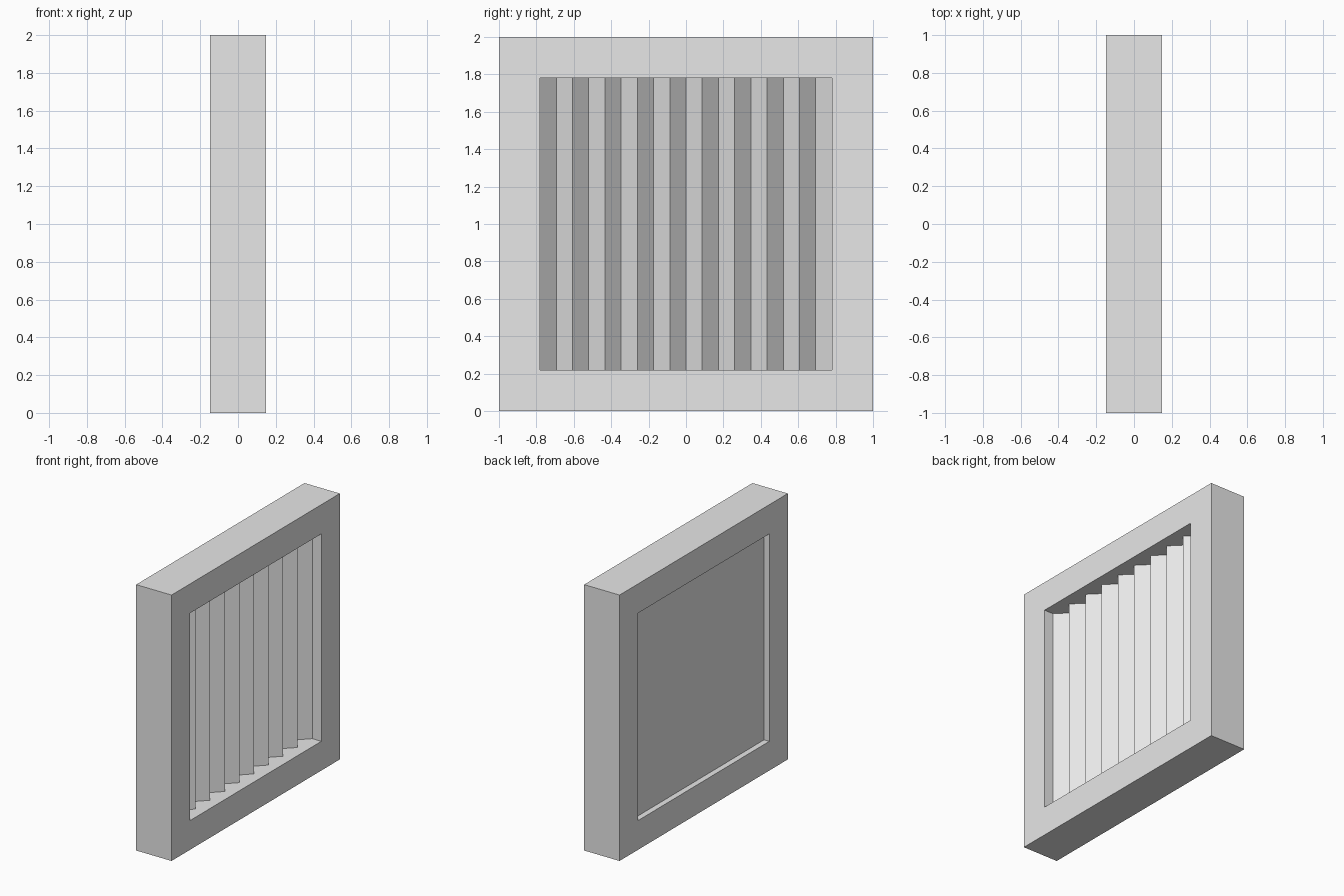
import bpy
import bmesh

cube = bpy.data.objects.get("Cube")
if cube:
    bpy.data.objects.remove(cube, do_unlink=True)

DEPTH = 0.147     # half thickness of the frame
OPENING = 0.78    # half size of the square opening
RIDGES = 9
PEAK, VALLEY, BACK = 0.072, -0.014, -0.104

grey = bpy.data.materials.new("light grey")
grey.use_nodes = True
grey.diffuse_color = (0.8, 0.8, 0.8, 1)
grey.node_tree.nodes["Principled BSDF"].inputs["Base Color"].default_value = grey.diffuse_color


def make_object(name, bm):
    bmesh.ops.recalc_face_normals(bm, faces=bm.faces)
    mesh = bpy.data.meshes.new(name)
    bm.to_mesh(mesh)
    bm.free()
    mesh.materials.append(grey)
    obj = bpy.data.objects.new(name, mesh)
    bpy.context.collection.objects.link(obj)
    return obj


def extrude(bm, faces, offset):
    result = bmesh.ops.extrude_face_region(bm, geom=faces)
    verts = [v for v in result["geom"] if isinstance(v, bmesh.types.BMVert)]
    bmesh.ops.translate(bm, verts=verts, vec=offset)


# Square frame: two concentric squares bridged, then extruded through its depth
bm = bmesh.new()
corners = [(-1, -1), (1, -1), (1, 1), (-1, 1)]
outer, inner = [
    [bm.verts.new((-DEPTH, y * size, 1 + z * size)) for y, z in corners]
    for size in (1, OPENING)
]
sides = []
for i in range(4):
    j = (i + 1) % 4
    sides.append(bm.faces.new((outer[i], outer[j], inner[j], inner[i])))
extrude(bm, sides, (2 * DEPTH, 0, 0))
make_object("square_frame", bm)

# Panel with a flat back and vertical ridges on the other side
bm = bmesh.new()
step = OPENING / RIDGES
profile = [(VALLEY if i % 2 else PEAK, -OPENING + i * step)
           for i in range(2 * RIDGES + 1)]
profile += [(BACK, OPENING), (BACK, -OPENING)]
section = bm.faces.new([bm.verts.new((x, y, 1 - OPENING)) for x, y in profile])
extrude(bm, [section], (0, 0, 2 * OPENING))
make_object("ridged_panel", bm)
